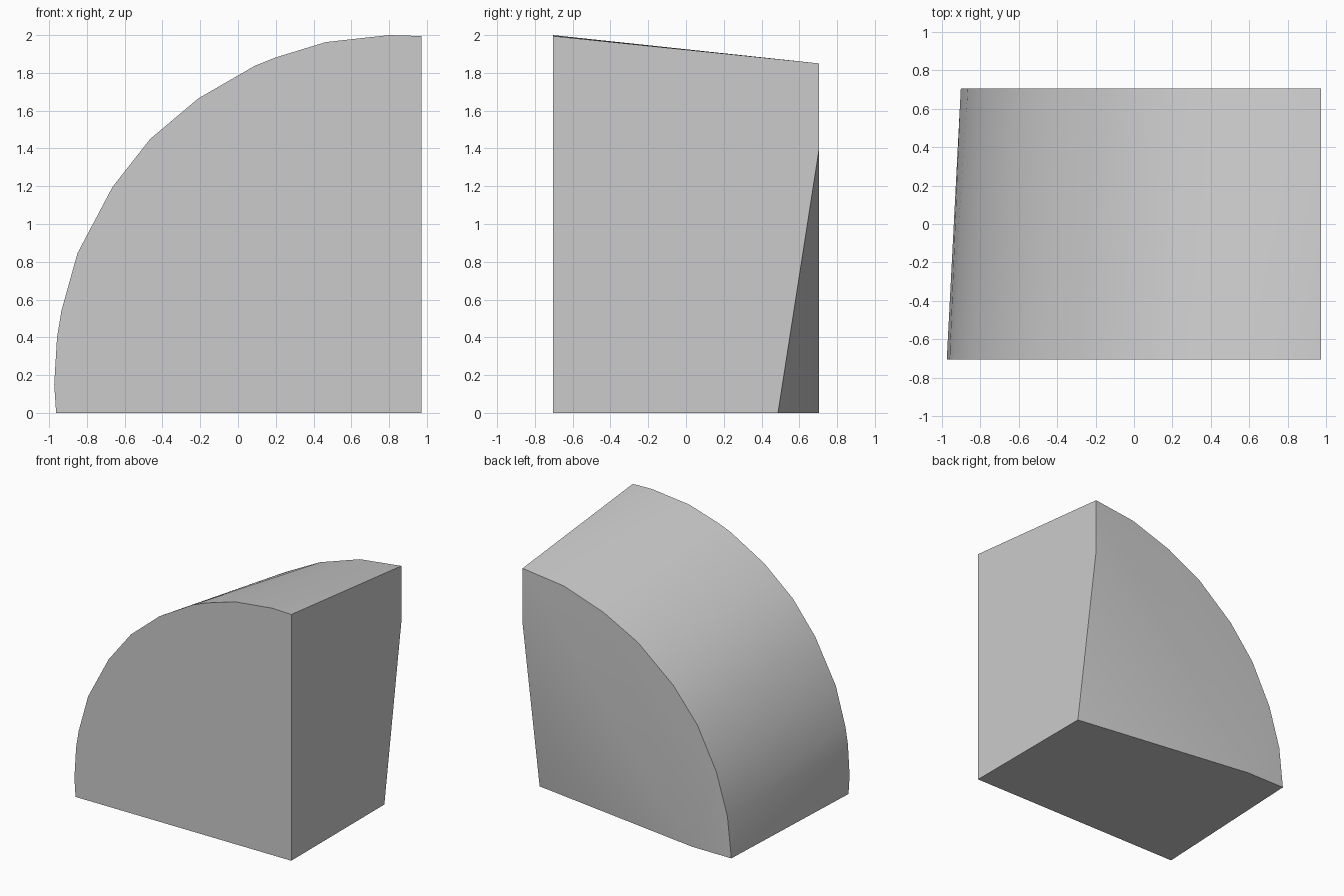
import bpy, bmesh, math

if "Cube" in bpy.data.objects:
    bpy.data.objects.remove(bpy.data.objects["Cube"])

HALF_DEPTH = 0.705
RIGHT = 0.971

# Curved outlines (x, z) of the front and the smaller back face
front = [(-0.963, 0), (-0.973, 0.15), (-0.958, 0.40), (-0.935, 0.54), (-0.85, 0.845),
         (-0.665, 1.195), (-0.465, 1.45), (-0.21, 1.665), (0.09, 1.838),
         (0.20, 1.882), (0.465, 1.963), (0.80, 2.0), (RIGHT, 1.995), (RIGHT, 0)]
back = [(-0.90, 0), (-0.864, 0.337), (-0.766, 0.665), (-0.595, 1.0),
        (-0.379, 1.264), (-0.064, 1.525), (0.242, 1.685), (0.60, 1.805), (RIGHT, 1.85)]
# Sloping cut across the lower back right corner
corner_cut = [(RIGHT, HALF_DEPTH, 1.40), (-0.55, HALF_DEPTH, 0), (RIGHT, 0.487, 0)]

points = [(x, -HALF_DEPTH, z) for x, z in front]
points += [(x, HALF_DEPTH, z) for x, z in back]
points += corner_cut

# Tapered wedge: solid skin stretched over both outlines and the cut
bm = bmesh.new()
for p in points:
    bm.verts.new(p)
hull = bmesh.ops.convex_hull(bm, input=bm.verts[:])
loose = [v for v in bm.verts if not v.link_faces]
bmesh.ops.delete(bm, geom=loose, context='VERTS')
bmesh.ops.dissolve_limit(bm, angle_limit=math.radians(0.3), verts=bm.verts[:], edges=bm.edges[:])
bmesh.ops.recalc_face_normals(bm, faces=bm.faces[:])

mesh = bpy.data.meshes.new("quarter_round_wedge")
bm.to_mesh(mesh)
bm.free()
wedge = bpy.data.objects.new("quarter_round_wedge", mesh)
bpy.context.collection.objects.link(wedge)

# Smooth curved side, crisp edges elsewhere
bpy.context.view_layer.objects.active = wedge
wedge.select_set(True)
bpy.ops.object.shade_smooth_by_angle(angle=math.radians(25))
